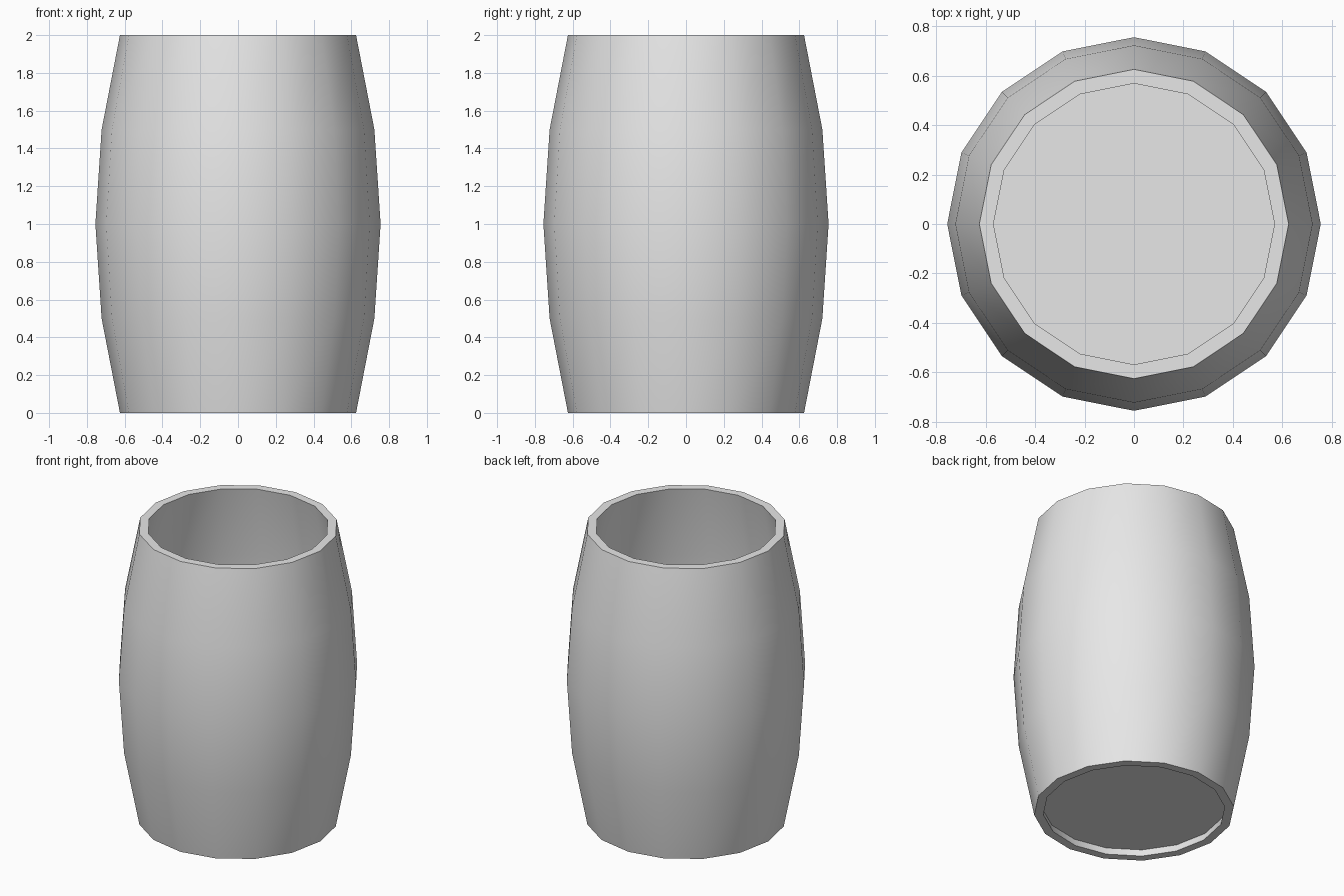
import bpy, bmesh, math

SIDES = 16
cube = bpy.data.objects.get("Cube")
if cube:
    bpy.data.objects.remove(cube, do_unlink=True)

grey = bpy.data.materials.new("plain grey")
grey.use_nodes = True
grey.diffuse_color = (0.8, 0.8, 0.8, 1)
grey.node_tree.nodes["Principled BSDF"].inputs["Base Color"].default_value = (0.8, 0.8, 0.8, 1)


def add_object(name, bm):
    mesh = bpy.data.meshes.new(name)
    bmesh.ops.recalc_face_normals(bm, faces=bm.faces)
    bm.to_mesh(mesh)
    bm.free()
    mesh.materials.append(grey)
    obj = bpy.data.objects.new(name, mesh)
    bpy.context.collection.objects.link(obj)
    return obj


def ring(bm, radius, z):
    steps = [2 * math.pi * i / SIDES for i in range(SIDES)]
    return [bm.verts.new((radius * math.cos(a), radius * math.sin(a), z)) for a in steps]


# Bulging wall: outer profile going up, inner profile coming back down
outer = [(0.625, 0), (0.722, 0.5), (0.755, 1), (0.722, 1.5), (0.625, 2)]
inner = [(r - 0.057, z) for r, z in reversed(outer)]
bm = bmesh.new()
rings = [ring(bm, r, z) for r, z in outer + inner]
for k, low in enumerate(rings):
    high = rings[(k + 1) % len(rings)]
    for i in range(SIDES):
        j = (i + 1) % SIDES
        bm.faces.new((low[i], low[j], high[j], high[i]))
wall = add_object("barrel_wall", bm)

# Floor set slightly above the bottom rim
bm = bmesh.new()
bm.faces.new(ring(bm, 0.59, 0.05))
add_object("barrel_floor", bm)

# Smooth staves, sharp rims
bpy.ops.object.select_all(action="DESELECT")
wall.select_set(True)
bpy.context.view_layer.objects.active = wall
bpy.ops.object.shade_smooth_by_angle(angle=math.radians(40))
